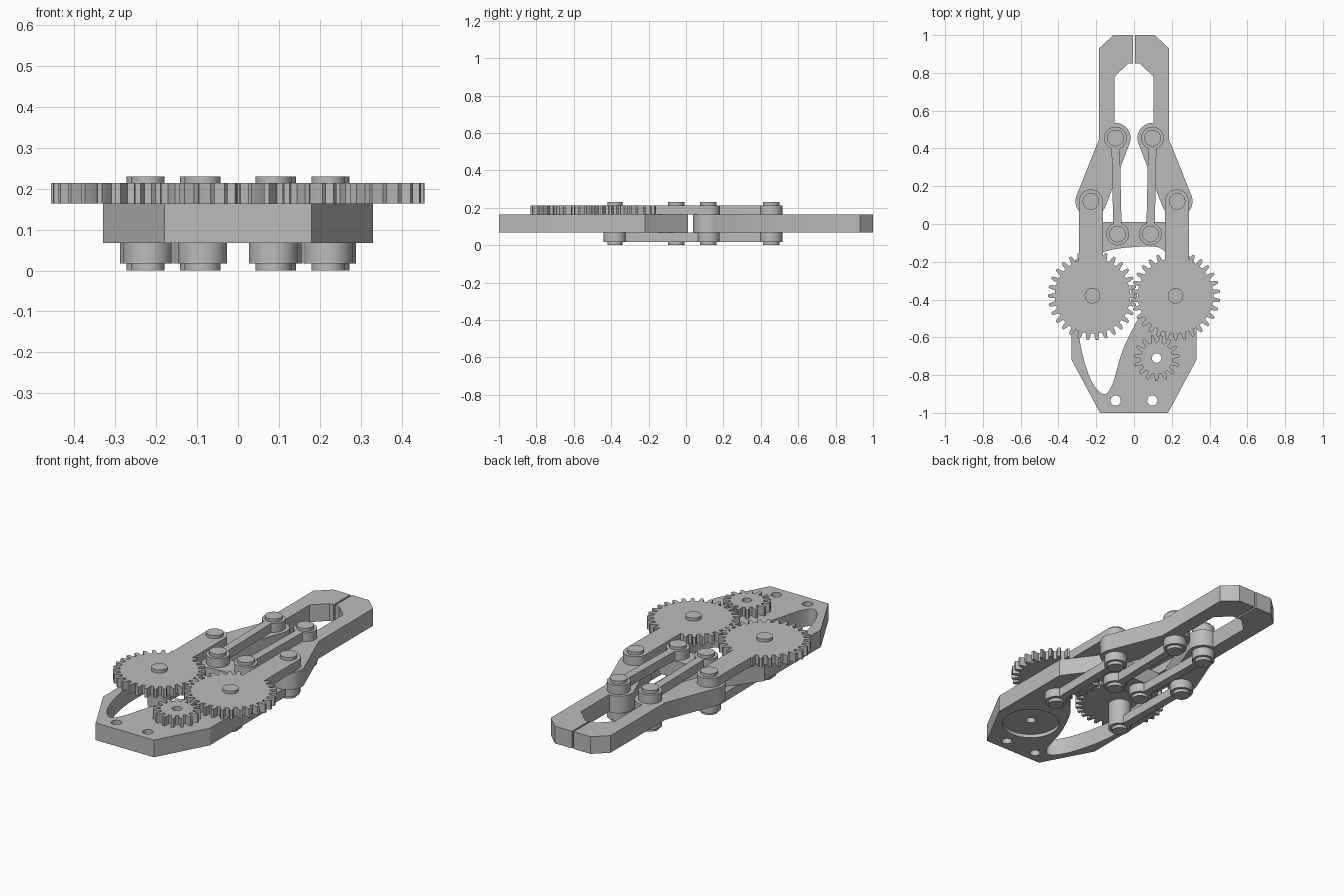
import bpy, bmesh
from math import sin, cos, pi, asin, atan2, radians
from mathutils import Vector

old = bpy.data.objects.get("Cube")
if old:
    bpy.data.objects.remove(old, do_unlink=True)

grey = bpy.data.materials.new("plain grey")
grey.use_nodes = True
grey.diffuse_color = (0.5, 0.5, 0.5, 1)
grey.node_tree.nodes["Principled BSDF"].inputs["Base Color"].default_value = (0.5, 0.5, 0.5, 1)

# Layer heights
LINK_LOW, PLATE_LOW, PLATE_TOP, LINK_TOP, PIN_TOP = 0.017, 0.067, 0.163, 0.213, 0.23


def arc(c, r, a0, a1, n=20):
    return [(c[0] + r * cos(a0 + (a1 - a0) * i / n),
             c[1] + r * sin(a0 + (a1 - a0) * i / n)) for i in range(n + 1)]


def circle(c, r, n=40):
    return arc(c, r, 0, 2 * pi, n)[:-1]


def smooth_loop(pts, steps=8):
    """Closed Catmull-Rom loop through the points."""
    p = [Vector(q) for q in pts]
    out = []
    for i in range(len(p)):
        a, b, c, d = (p[(i + k) % len(p)] for k in (-1, 0, 1, 2))
        for s in range(steps):
            t = s / steps
            q = (2 * b + (c - a) * t + (2 * a - 5 * b + 4 * c - d) * t * t
                 + (3 * b - a - 3 * c + d) * t ** 3) / 2
            out.append((q.x, q.y))
    return out


def slab(name, loops, z0, z1):
    """Extrude a filled outline (first loop) with holes (other loops)."""
    cu = bpy.data.curves.new(name + " outline", 'CURVE')
    cu.dimensions, cu.fill_mode, cu.extrude = '2D', 'BOTH', (z1 - z0) / 2
    for loop in loops:
        sp = cu.splines.new('POLY')
        sp.points.add(len(loop) - 1)
        for pt, (x, y) in zip(sp.points, loop):
            pt.co = (x, y, 0, 1)
        sp.use_cyclic_u = True
    tmp = bpy.data.objects.new(name + " outline", cu)
    bpy.context.collection.objects.link(tmp)
    dg = bpy.context.evaluated_depsgraph_get()
    me = bpy.data.meshes.new_from_object(tmp.evaluated_get(dg))
    bpy.data.objects.remove(tmp, do_unlink=True)
    bpy.data.curves.remove(cu)
    bm = bmesh.new()
    bm.from_mesh(me)
    bmesh.ops.translate(bm, vec=(0, 0, (z0 + z1) / 2), verts=bm.verts)
    bmesh.ops.remove_doubles(bm, verts=bm.verts, dist=1e-5)
    bmesh.ops.dissolve_limit(bm, angle_limit=0.001, verts=bm.verts, edges=bm.edges)
    bmesh.ops.recalc_face_normals(bm, faces=bm.faces)
    bm.to_mesh(me)
    bm.free()
    me.name = name
    me.materials.clear()
    me.materials.append(grey)
    ob = bpy.data.objects.new(name, me)
    bpy.context.collection.objects.link(ob)
    return ob


def combine(ob, other, operation):
    """Apply a boolean and discard the second object."""
    mod = ob.modifiers.new("combine", 'BOOLEAN')
    mod.operation, mod.object, mod.solver = operation, other, 'EXACT'
    bpy.context.view_layer.objects.active = ob
    bpy.ops.object.modifier_apply(modifier=mod.name)
    bpy.data.objects.remove(other, do_unlink=True)


def link_outline(a, b, r, w):
    """Bar of half width w with round ends of radius r."""
    ang = atan2(b[1] - a[1], b[0] - a[0])
    k = asin(min(1, w / r))
    return (arc(a, r, ang + k, ang + 2 * pi - k, 32)
            + arc(b, r, ang - pi + k, ang + pi - k, 32))


def gear_outline(c, teeth, root, tip, phase):
    pitch = 2 * pi / teeth
    pts = []
    for i in range(teeth):
        for f, r in ((-0.30, root), (-0.24, (root + tip) / 2), (-0.13, tip),
                     (0.13, tip), (0.24, (root + tip) / 2), (0.30, root)):
            a = phase + (i + f) * pitch
            pts.append((c[0] + r * cos(a), c[1] + r * sin(a)))
    return pts


# Base plate with a curved opening, two screw holes and a motor recess
motor = (0.12, -0.71)
half = [(0.18, -1), (0.33, -0.72), (0.33, -0.22), (0.16, 0.01)]
outline = half + [(-x, y) for x, y in reversed(half)]
opening = smooth_loop([(-0.29, -0.6), (-0.235, -0.81), (-0.165, -0.9), (-0.115, -0.85),
                       (-0.06, -0.67), (0.03, -0.49), (0.13, -0.37), (0.17, -0.2),
                       (0.14, -0.128), (0, -0.122), (-0.165, -0.15), (-0.26, -0.23),
                       (-0.295, -0.38)])
base = slab("base_plate", [outline, opening, circle(motor, 0.025),
                           circle((-0.097, -0.935), 0.027), circle((0.097, -0.935), 0.027)],
            PLATE_LOW, PLATE_TOP)
recess = slab("recess_cutter", [circle(motor, 0.15, 48)], 0, PLATE_LOW + 0.02)
recess.hide_render = True
combine(base, recess, 'DIFFERENCE')

# Drive pinion
slab("drive_pinion", [gear_outline(motor, 15, 0.085, 0.122, 0.1), circle(motor, 0.025)],
     PLATE_TOP, LINK_TOP)

# Left and right halves of the mechanism
for side, s in (("left", 1), ("right", -1)):
    axle, elbow = (0.22 * s, -0.38), (0.228 * s, 0.12)
    inner, knuckle = (0.087 * s, -0.053), (0.098 * s, 0.455)

    # Gear with its crank arm
    gear = slab(side + "_gear", [gear_outline(axle, 30, 0.2, 0.236, 0 if s < 0 else pi / 30)],
                PLATE_TOP, LINK_TOP)
    arm = slab(side + "_arm", [link_outline((elbow[0], -0.3), elbow, 0.063, 0.063)],
               PLATE_TOP, LINK_TOP)
    combine(gear, arm, 'UNION')

    # Lower crank, and inner links above and below
    slab(side + "_lower_crank", [link_outline(axle, elbow, 0.06, 0.022)], LINK_LOW, PLATE_LOW)
    for level, z0, z1 in (("lower", LINK_LOW, PLATE_LOW), ("upper", PLATE_TOP, LINK_TOP)):
        slab(f"{side}_{level}_link", [link_outline(inner, knuckle, 0.06, 0.022)], z0, z1)

    # Jaw finger with two rounded lugs
    lug = radians(201)
    jaw = ([(0.005, 1), (0.11, 1), (0.185, 0.93), (0.185, 0.45)]
           + arc((0.228, 0.12), 0.082, radians(22), lug - 2 * pi)
           + arc((0.098, 0.455), 0.08, lug, pi / 2)
           + [(0.103, 0.53), (0.103, 0.78), (0.03, 0.85), (0.005, 0.85)])
    slab(side + "_jaw", [[(x * s, y) for x, y in jaw]], PLATE_LOW, PLATE_TOP)

    # Pins through every joint, and a spacer around the axle
    for joint, c in (("axle", axle), ("elbow", elbow), ("inner", inner), ("knuckle", knuckle)):
        slab(f"{side}_{joint}_pin", [circle(c, 0.044 if joint != "axle" else 0.041)], 0, PIN_TOP)
    slab(side + "_axle_spacer", [circle(axle, 0.06)], PLATE_LOW, PLATE_TOP)

# Smooth round walls, keep edges sharp
bpy.ops.object.select_all(action='DESELECT')
for ob in bpy.context.collection.objects:
    if ob.type == 'MESH' and ob.data.materials and ob.data.materials[0] == grey:
        ob.select_set(True)
        bpy.context.view_layer.objects.active = ob
bpy.ops.object.shade_smooth_by_angle(angle=radians(25))
